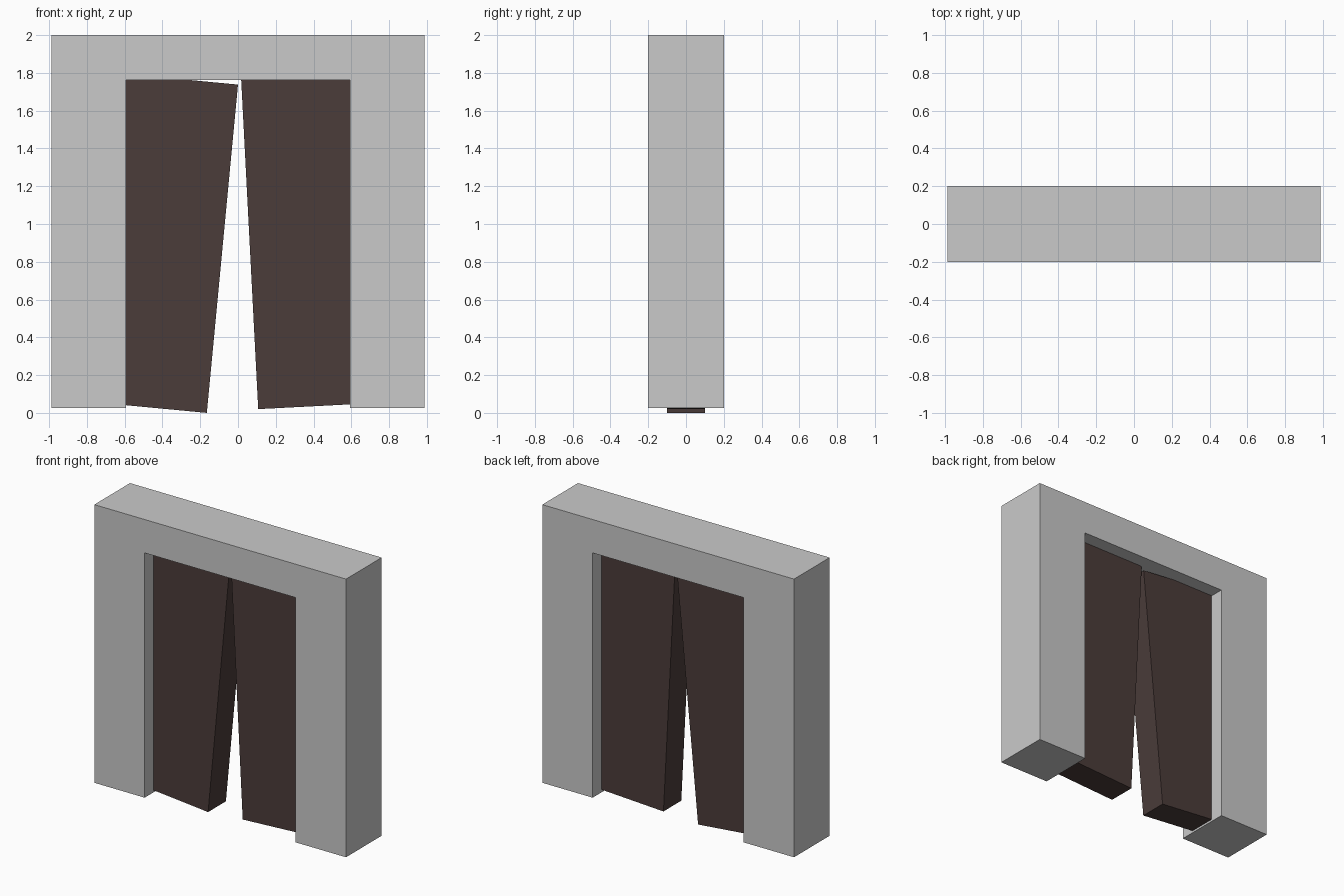
import bpy, bmesh, math
from mathutils import Vector

if "Cube" in bpy.data.objects:
    bpy.data.objects.remove(bpy.data.objects["Cube"])


def material(name, rgb):
    m = bpy.data.materials.new(name)
    m.diffuse_color = (*rgb, 1.0)
    m.use_nodes = True
    m.node_tree.nodes["Principled BSDF"].inputs["Base Color"].default_value = m.diffuse_color
    return m


stone = material("light grey stone", (0.59, 0.59, 0.59))
wood = material("dark brown wood", (0.07, 0.045, 0.042))


def extrude_profile(name, points, half_depth, mat):
    """Extrude an x-z outline symmetrically along y."""
    bm = bmesh.new()
    face = bm.faces.new([bm.verts.new((x, -half_depth, z)) for x, z in points])
    out = bmesh.ops.extrude_face_region(bm, geom=[face])
    moved = [g for g in out["geom"] if isinstance(g, bmesh.types.BMVert)]
    bmesh.ops.translate(bm, verts=moved, vec=(0, 2 * half_depth, 0))
    bmesh.ops.recalc_face_normals(bm, faces=bm.faces)
    mesh = bpy.data.meshes.new(name)
    bm.to_mesh(mesh)
    bm.free()
    mesh.materials.append(mat)
    obj = bpy.data.objects.new(name, mesh)
    bpy.context.collection.objects.link(obj)
    return obj


# Door frame: one portal-shaped block
W, IN, BOT, LINTEL, TOP = 0.988, 0.593, 0.026, 1.763, 2.0
half = [(W, TOP), (W, BOT), (IN, BOT), (IN, LINTEL)]
extrude_profile("door_frame", half + [(-x, z) for x, z in reversed(half)], 0.2, stone)


# Sagging doors: tilted slabs whose outer edges sink into the frame
def door(name, bottom, top, side, width=0.6):
    b, t = Vector(bottom), Vector(top)
    up = (t - b).normalized()
    across = Vector((up.y, -up.x)) * side * width
    extrude_profile(name, [b, b + across, t + across, t], 0.1, wood)


door("left_door", (-0.165, 0.0), (0.0, 1.738), -1)
door("right_door", (0.107, 0.02), (0.017, 1.762), 1)
